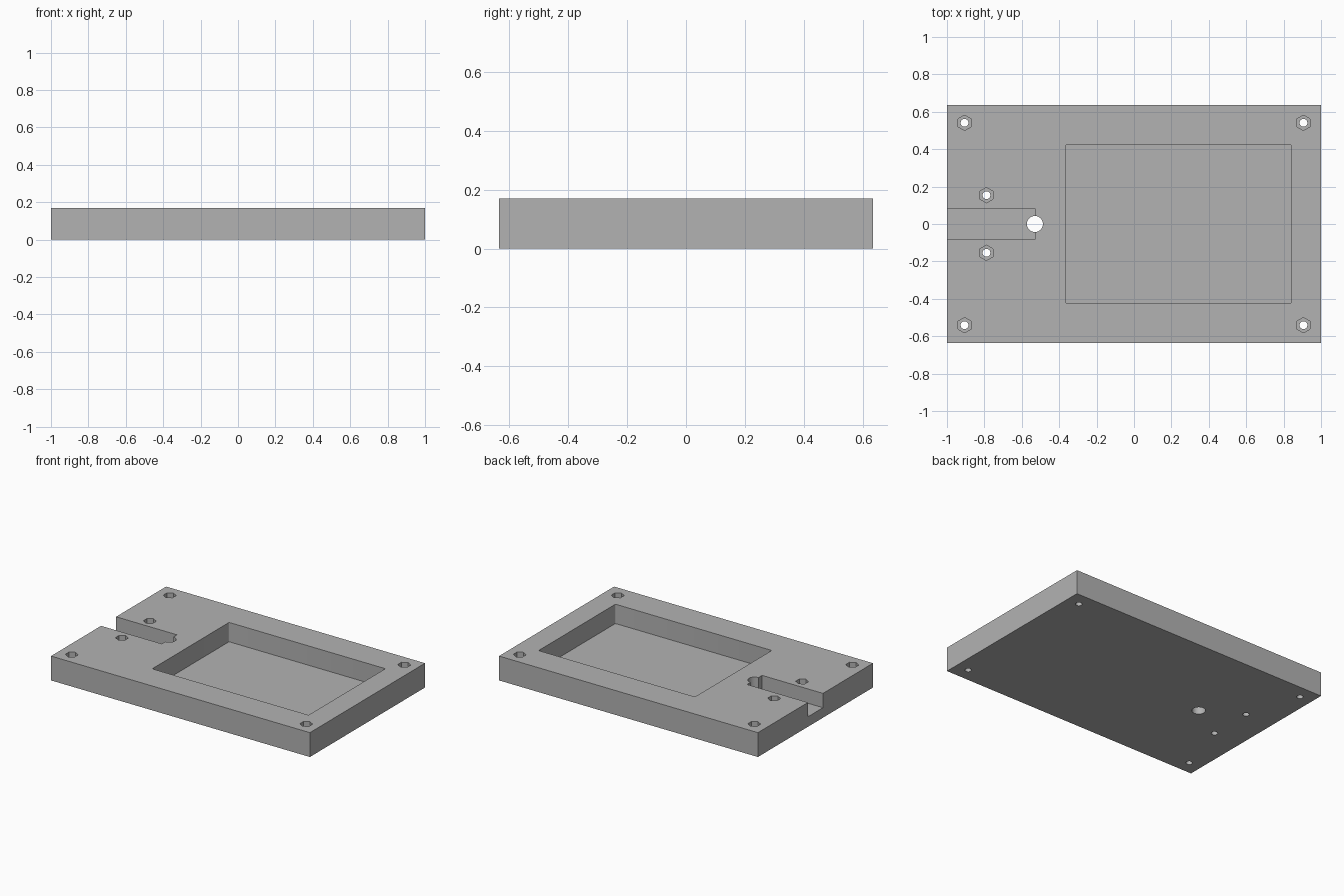
import bpy, bmesh, math
from mathutils import Matrix

if "Cube" in bpy.data.objects:
    bpy.data.objects.remove(bpy.data.objects["Cube"])

LENGTH, WIDTH, HEIGHT = 2.0, 1.27, 0.17
POCKET_FLOOR, SLOT_FLOOR, NUT_FLOOR = 0.035, 0.07, 0.10
ABOVE, BELOW = HEIGHT + 0.1, -0.1

grey = bpy.data.materials.new("plain_grey")
grey.diffuse_color = (0.45, 0.45, 0.45, 1)
grey.use_nodes = True
grey.node_tree.nodes["Principled BSDF"].inputs["Base Color"].default_value = grey.diffuse_color


def finish(name, bm):
    mesh = bpy.data.meshes.new(name)
    bm.to_mesh(mesh)
    bm.free()
    mesh.materials.append(grey)
    obj = bpy.data.objects.new(name, mesh)
    bpy.context.collection.objects.link(obj)
    return obj


def box(name, x0, x1, y0, y1, z0, z1, corner=0):
    bm = bmesh.new()
    m = (Matrix.Translation(((x0 + x1) / 2, (y0 + y1) / 2, (z0 + z1) / 2))
         @ Matrix.Diagonal((x1 - x0, y1 - y0, z1 - z0, 1)))
    bmesh.ops.create_cube(bm, size=1, matrix=m)
    if corner:
        upright = [e for e in bm.edges
                   if abs(e.verts[0].co.z - e.verts[1].co.z) > 1e-4]
        bmesh.ops.bevel(bm, geom=upright, offset=corner, segments=3,
                        profile=0.5, affect='EDGES')
    return finish(name, bm)


def prism(name, x, y, radius, sides, z0, z1):
    bm = bmesh.new()
    m = (Matrix.Translation((x, y, (z0 + z1) / 2))
         @ Matrix.Rotation(math.pi / 2, 4, 'Z'))
    # first corner is placed on the y axis for the hexagons
    ring = [bm.verts.new(m @ Matrix.Rotation(2 * math.pi * i / sides, 4, 'Z')
                         @ Matrix.Translation((radius, 0, (z0 - z1) / 2))
                         .to_translation()) for i in range(sides)]
    face = bm.faces.new(ring)
    top = bmesh.ops.extrude_face_region(bm, geom=[face])["geom"]
    bmesh.ops.translate(bm, vec=(0, 0, z1 - z0),
                        verts=[v for v in top if isinstance(v, bmesh.types.BMVert)])
    bmesh.ops.recalc_face_normals(bm, faces=bm.faces)
    return finish(name, bm)


def cut(target, cutter):
    mod = target.modifiers.new("cut", 'BOOLEAN')
    mod.operation, mod.solver, mod.object = 'DIFFERENCE', 'EXACT', cutter
    bpy.context.view_layer.objects.active = target
    bpy.ops.object.modifier_apply(modifier=mod.name)
    bpy.data.objects.remove(cutter)


# Base plate
plate = box("base_plate", -LENGTH / 2, LENGTH / 2, -WIDTH / 2, WIDTH / 2, 0, HEIGHT)

# Large rectangular pocket
cut(plate, box("pocket_cutter", -0.366, 0.842, -0.424, 0.424,
               POCKET_FLOOR, ABOVE, corner=0.008))

# Cable slot, open at the left end, with a through hole at its inner end
cut(plate, box("slot_cutter", -1.1, -0.53, -0.083, 0.083, SLOT_FLOOR, ABOVE))
cut(plate, prism("cable_hole_cutter", -0.53, 0, 0.043, 32, BELOW, ABOVE))

# Screw holes with hexagonal nut recesses
for x, y in [(-0.906, 0.541), (0.906, 0.541), (-0.789, 0.154)]:
    for side in (1, -1):
        cut(plate, prism("nut_cutter", x, side * y, 0.041, 6, NUT_FLOOR, ABOVE))
        cut(plate, prism("screw_cutter", x, side * y, 0.021, 24, BELOW, ABOVE))

# Smooth bores, crisp edges
bpy.ops.object.select_all(action='DESELECT')
plate.select_set(True)
bpy.context.view_layer.objects.active = plate
bpy.ops.object.shade_smooth_by_angle(angle=math.radians(32))
